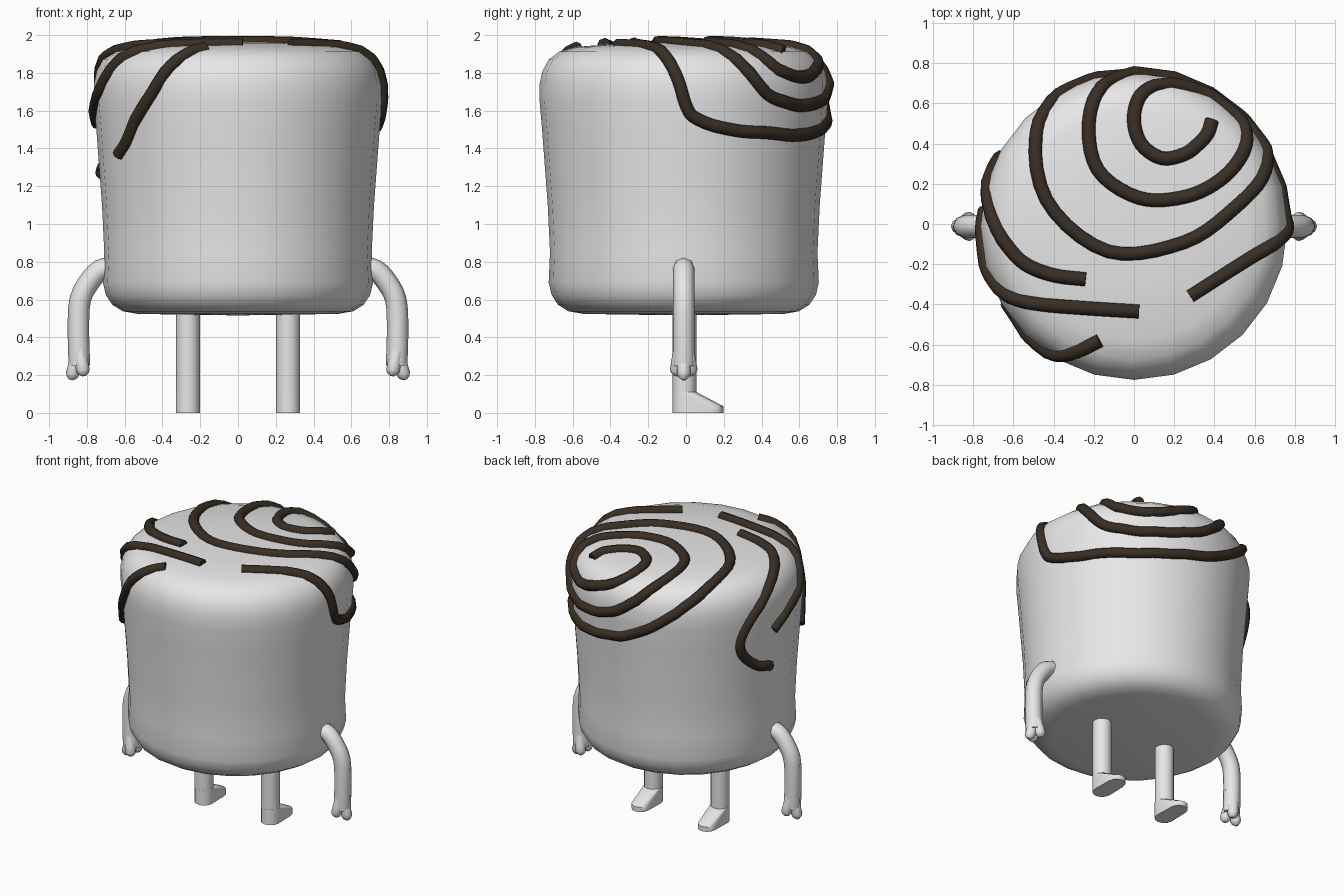
import bpy, bmesh, math
from mathutils import Vector
from mathutils.bvhtree import BVHTree

if "Cube" in bpy.data.objects:
    bpy.data.objects.remove(bpy.data.objects["Cube"])


def material(name, rgb):
    m = bpy.data.materials.new(name)
    m.diffuse_color = (*rgb, 1)
    m.use_nodes = True
    m.node_tree.nodes["Principled BSDF"].inputs["Base Color"].default_value = m.diffuse_color
    return m


WHITE = material("soft white", (0.8, 0.8, 0.8))
BROWN = material("dark chocolate", (0.04, 0.028, 0.018))
CY = -0.012  # body axis sits slightly forward


def finish(ob, angle):
    bpy.ops.object.select_all(action='DESELECT')
    ob.select_set(True)
    bpy.context.view_layer.objects.active = ob
    if ob.type == 'CURVE':
        bpy.ops.object.convert(target='MESH')
    bpy.ops.object.shade_smooth_by_angle(angle=math.radians(angle))


def mesh_object(name, bm, mat, angle=50):
    bmesh.ops.recalc_face_normals(bm, faces=bm.faces)
    me = bpy.data.meshes.new(name)
    bm.to_mesh(me)
    me.materials.append(mat)
    ob = bpy.data.objects.new(name, me)
    bpy.context.collection.objects.link(ob)
    finish(ob, angle)


def smooth_path(pts, steps=5):
    """Catmull-Rom curve through the points."""
    p = [Vector(q) for q in pts]
    p = [2 * p[0] - p[1]] + p + [2 * p[-1] - p[-2]]
    out = []
    for a, b, c, d in zip(p, p[1:], p[2:], p[3:]):
        for i in range(steps):
            t = i / steps
            out.append(0.5 * (2 * b + (c - a) * t + (2 * a - 5 * b + 4 * c - d) * t * t
                              + (3 * b - a - 3 * c + d) * t ** 3))
    return out + [p[-2]]


def tube(name, pts, radius, mat, tip=()):
    """Round tube; tip gives the width factors of the last points."""
    cu = bpy.data.curves.new(name, 'CURVE')
    cu.dimensions = '3D'
    cu.bevel_depth = radius
    cu.bevel_resolution = 2
    cu.use_fill_caps = True
    sp = cu.splines.new('POLY')
    sp.points.add(len(pts) - 1)
    widths = [1] * (len(pts) - len(tip)) + list(tip)
    for point, q, w in zip(sp.points, pts, widths):
        point.co = (*q, 1)
        point.radius = w
    cu.materials.append(mat)
    ob = bpy.data.objects.new(name, cu)
    bpy.context.collection.objects.link(ob)
    finish(ob, 50)


# Body: a lathed, softly rounded cylinder
profile = [(0, .516), (.53, .524), (.61, .538), (.665, .572), (.7, .625), (.715, .69),
           (.708, .85), (.72, 1.1), (.75, 1.5), (.763, 1.65), (.763, 1.74), (.748, 1.81),
           (.715, 1.87), (.66, 1.912), (.57, 1.938), (.3, 1.958), (0, 1.965)]
SEG = 24
bm = bmesh.new()
rings = []
for r, z in profile:
    rings.append([bm.verts.new((r * math.cos(math.tau * i / SEG),
                                r * math.sin(math.tau * i / SEG) + CY, z))
                  for i in range(SEG if r else 1)])
for lo, hi in zip(rings, rings[1:]):
    for i in range(SEG):
        j = (i + 1) % SEG
        quad = [lo[i % len(lo)], lo[j % len(lo)], hi[j % len(hi)], hi[i % len(hi)]]
        bm.faces.new(list(dict.fromkeys(quad)))
bvh = BVHTree.FromBMesh(bm)
mesh_object("body", bm, WHITE, 80)


def wrap(p):
    """Fold a flat point over the body: its distance from the middle runs down the profile."""
    left, way = p.length, p.normalized()
    outline = [Vector(q) for q in reversed(profile)]
    for a, b in zip(outline, outline[1:]):
        step = (b - a).length
        if left <= step:
            r, z = a.lerp(b, left / step)
            return bvh.find_nearest((way.x * r, way.y * r, z))[0]
        left -= step


# Icing spiral: radius at every 30 degrees, clockwise around an off-centre point
radii = [.14, .135, .14, .172, .222, .246, .25, .25, .235, .22, .245, .287, .34, .338, .35,
         .385, .45, .497, .473, .45, .43, .402, .405, .45, .51, .49, .505, .61, .757, .793,
         .735, .68, .62, .56, .56, .62, .75]
spiral = [(.25 + r * math.cos(math.radians(30 * i)), .52 - r * math.sin(math.radians(30 * i)))
          for i, r in enumerate(radii)]
spiral += [(1.07, .26), (1.05, .07), (.985, 0), (.855, -.045), (.72, -.1), (.58, -.17), (.28, -.36)]

# Icing drips, drawn flat and folded over the rim
side_hook = [(-.24, -.275), (-.4, -.255), (-.54, -.2), (-.64, -.1), (-.71, .01), (-.806, .177),
             (-.957, .467), (-1.09, .5), (-1.25, .36), (-1.34, .14)]
side_drip = [(.025, -.435), (-.22, -.42), (-.47, -.4), (-.635, -.37), (-.785, -.315),
             (-.92, -.21), (-1.08, .1)]
front_drip = [(-.17, -.58), (-.335, -.665), (-.525, -.737), (-.71, -.75), (-.915, -.73),
              (-1.06, -.66)]
for name, flat in (("icing_spiral", spiral), ("icing_side_hook", side_hook),
                   ("icing_side_drip", side_drip), ("icing_front_drip", front_drip)):
    tube(name, [wrap(p) for p in smooth_path(flat)], .035, BROWN)

for side, s in (("right", 1), ("left", -1)):
    # Arm: bent tube ending in three rounded fingers
    bend = ((.66, .77), (.73, .755), (.79, .69), (.835, .6), (.845, .46), (.84, .25))
    tube(side + "_arm", smooth_path([(s * x, CY, z) for x, z in bend], 3), .057, WHITE)
    for i, (x, dy) in enumerate(((.885, 0), (.815, -.042), (.815, .042))):
        a = Vector((s * .84, CY + dy * .5, .33))
        b = Vector((s * x, CY + dy, .175 + abs(dy) * .5))
        tube(f"{side}_finger_{i + 1}", [a.lerp(b, t) for t in (0, .5, .8, .92, 1)], .036, WHITE,
             (.75, .3))

    # Leg: straight column
    bm = bmesh.new()
    bmesh.ops.create_cone(bm, cap_ends=True, segments=12, radius1=.063, radius2=.063, depth=.55)
    bmesh.ops.translate(bm, verts=bm.verts, vec=(s * .265, -.008, .275))
    mesh_object(side + "_leg", bm, WHITE)

    # Foot: wedge from the ankle to a low rounded toe
    bm = bmesh.new()
    for cy, r, top in ((-.008, .064, .11), (.138, .06, .035)):
        for z in (0, top):
            for i in range(12):
                a = math.tau * i / 12
                bm.verts.new((s * .265 + r * math.cos(a), cy + r * math.sin(a), z))
    bmesh.ops.convex_hull(bm, input=bm.verts)
    bmesh.ops.delete(bm, geom=[v for v in bm.verts if not v.link_faces], context='VERTS')
    mesh_object(side + "_foot", bm, WHITE, 40)
